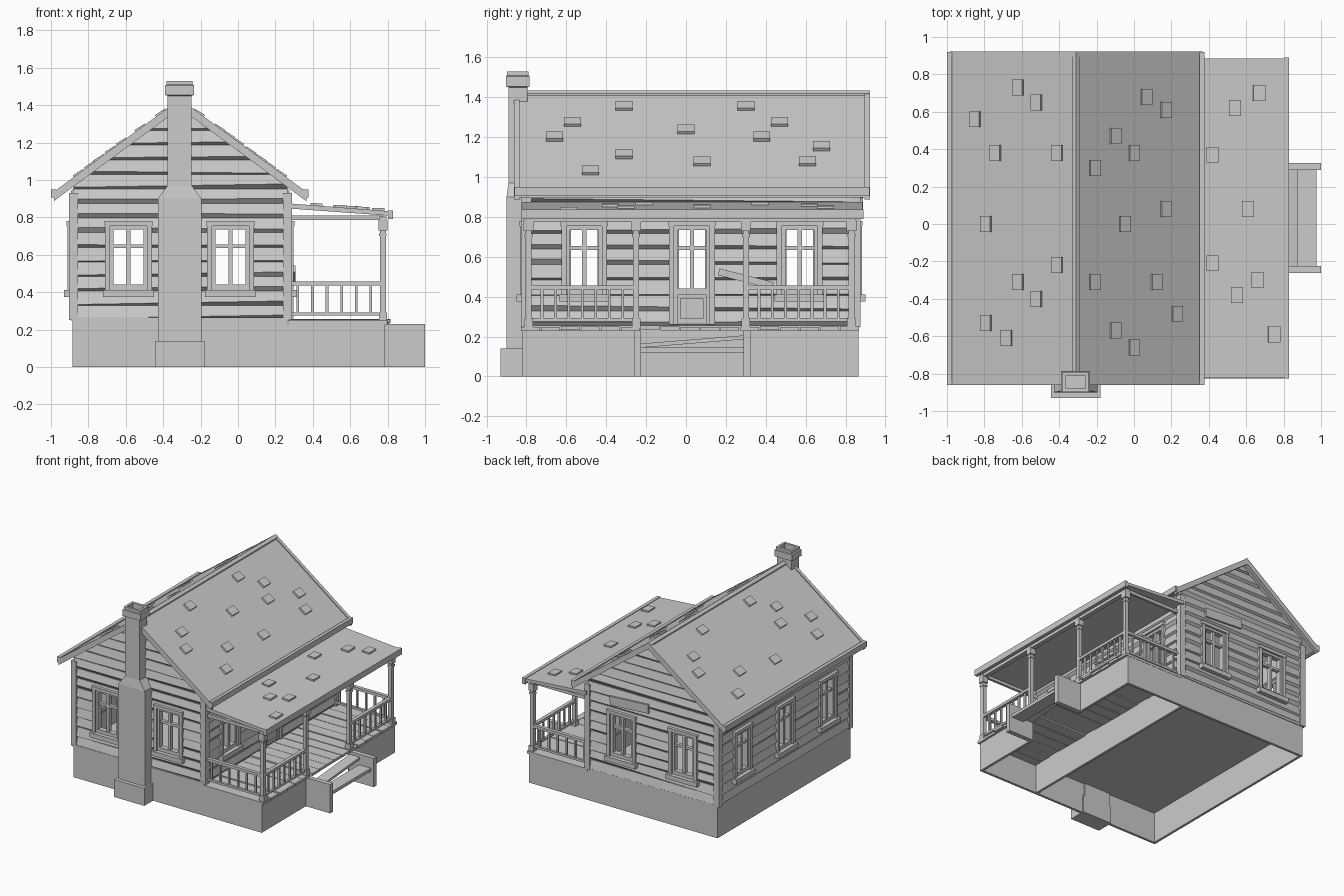
import bpy, bmesh, random
from mathutils import Vector, Matrix

if "Cube" in bpy.data.objects:
    bpy.data.objects.remove(bpy.data.objects["Cube"])

random.seed(4)
X0, X1, Y0, Y1 = -0.88, 0.265, -0.80, 0.85      # wall planes
RX, SL = -0.31, 0.735                          # ridge x, roof slope
ident = lambda u, d, z: (u, d, z)
front = lambda u, d, z: (u, Y0 - d, z)
back = lambda u, d, z: (u, Y1 + d, z)
left = lambda u, d, z: (X0 - d, u, z)
right = lambda u, d, z: (X1 + d, u, z)


def finish(name, bm):
    bmesh.ops.recalc_face_normals(bm, faces=bm.faces)
    me = bpy.data.meshes.new(name)
    bm.to_mesh(me)
    bm.free()
    ob = bpy.data.objects.new(name, me)
    bpy.context.collection.objects.link(ob)
    return ob


def loft(bm, rings):
    vs = [[bm.verts.new(p) for p in r] for r in rings]
    n = len(vs[0])
    for a, b in zip(vs, vs[1:]):
        for i in range(n):
            bm.faces.new((a[i], a[(i + 1) % n], b[(i + 1) % n], b[i]))
    bm.faces.new(vs[0])
    bm.faces.new(vs[-1])


def boxes(name, items, M=ident):
    """items: (u0, u1, d0, d1, z0, z1)"""
    bm = bmesh.new()
    for a, b, c, d, e, f in items:
        loft(bm, [[M(u, v, z) for u, v in ((a, c), (b, c), (b, d), (a, d))] for z in (e, f)])
    return finish(name, bm)


def prism(name, polys, spans):
    """xz polygons extruded along y"""
    bm = bmesh.new()
    for p in polys:
        for y0, y1 in spans:
            loft(bm, [[(x, y, z) for x, z in p] for y in (y0, y1)])
    return finish(name, bm)


def tilted(name, size, mats):
    bm = bmesh.new()
    for m in mats:
        bmesh.ops.create_cube(bm, size=1, matrix=m @ Matrix.Diagonal((*size, 1)))
    return finish(name, bm)


def rot(loc, angle, axis):
    return Matrix.Translation(loc) @ Matrix.Rotation(angle, 4, axis)


# clapboard wall: uneven sawtooth section, gable trimmed, openings cut
def wall(name, M, u0, u1, ztop, holes, gable=False):
    rows = round((ztop - 0.25) / 0.078)
    rings = []
    for u in (u0, u1):
        pts = [(-0.035, 0.25)]
        for i in range(rows):
            z, zn = (0.25 + (ztop - 0.25) * k / rows for k in (i, i + 1))
            pts += [(0.001, z), (0.022, z + random.uniform(0.003, 0.03)), (0.008, zn)]
        rings.append([M(u, d, z) for d, z in pts + [(-0.035, ztop)]])
    bm = bmesh.new()
    loft(bm, rings)
    if gable:
        for s in (-1, 1):
            bmesh.ops.bisect_plane(bm, geom=bm.verts[:] + bm.edges[:] + bm.faces[:], dist=1e-5,
                                   plane_co=(RX, 0, 1.40), plane_no=Vector((s * SL, 0, 1)).normalized(),
                                   clear_outer=True)
            bmesh.ops.holes_fill(bm, edges=[e for e in bm.edges if e.is_boundary], sides=0)
    ob = finish(name, bm)
    cut = boxes("cutter", [(a, b, -0.2, 0.2, c, d) for a, b, c, d in holes], M)
    cut.hide_render = True
    mod = ob.modifiers.new("openings", 'BOOLEAN')
    mod.operation, mod.solver, mod.object = 'DIFFERENCE', 'EXACT', cut
    me = bpy.data.meshes.new_from_object(ob.evaluated_get(bpy.context.evaluated_depsgraph_get()))
    ob.modifiers.clear()
    ob.data = me
    bpy.data.objects.remove(cut)


# casing, sash, muntins and sill
def window(name, M, c, w=0.125, z0=0.41, z1=0.78, sill=True):
    it = [(c - w, c - w + .026, -.03, .032, z0, z1), (c + w - .026, c + w, -.03, .032, z0, z1),
          (c - w - .004, c + w + .004, -.03, .036, z1 - .026, z1)]
    i = w - .026
    it += [(c - i, c - i + .018, -.025, .018, z0, z1 - .026), (c + i - .018, c + i, -.025, .018, z0, z1 - .026),
           (c - i, c + i, -.025, .018, z1 - .045, z1 - .026), (c - i, c + i, -.025, .018, .41, .44),
           (c - .011, c + .011, -.02, .012, .43, z1 - .03), (c - i, c + i, -.018, .01, .635, .655)]
    if sill:
        it.append((c - w - .012, c + w + .012, -.03, .05, .375, .412))
    else:
        it += [(c - i, c + i, -.025, .01, .26, .43), (c - i + .03, c + i - .03, 0, .018, .29, .39)]
    boxes(name, it, M)


ends, sides = (-0.585, -0.04), (-0.51, 0.03, 0.57)
hole = lambda c, w=.105: (c - w, c + w, .405, .765)
for nm, M in (("front", front), ("back", back)):
    wall(nm + "_gable_wall", M, X0, X1, 1.42, [hole(c) for c in ends], True)
    for c in ends:
        window(nm + "_window", M, c)
wall("left_wall", left, Y0, Y1, 0.95, [hole(c) for c in sides])
wall("right_wall", right, Y0, Y1, 0.95, [hole(-.51, .09), (-.07, .13, .262, .765), hole(.57, .09)])
for c in sides:
    window("left_window", left, c, .11)
    window("right_window" if c != .03 else "front_door", right, c, .115, .41 if c != .03 else .26, .78, c != .03)
boxes("corner_boards", [(x - .024, x + .024, y - .024, y + .024, .25, .93) for x in (X0, X1) for y in (Y0, Y1)])

# loose boards
tilted("loose_gable_board", (.34, .015, .07), [rot((-.115, Y1 + .03, .87), .06, 'Y')])
tilted("loose_wall_board", (.015, .28, .035), [rot((X1 + .035, .3, .49), -.25, 'X')])

# hollow foundation with floor
boxes("foundation", [(-.885, -.865, -.82, .865, 0, .26), (.245, .265, -.82, .865, 0, .26),
                     (-.885, .265, -.82, -.8, 0, .26), (-.885, .265, .845, .865, 0, .26)])
boxes("floor", [(-.89, .27, -.825, .87, .245, .265)])
boxes("porch_foundation", [(.265, .785, -.82, -.8, 0, .23), (.265, .785, .845, .865, 0, .23),
                           (.765, .785, -.82, -.24, 0, .23), (.765, .785, .3, .865, 0, .23)])

# porch deck planks
planks = []
for i in range(17):
    y, e = -.83 + .1 * i, random.uniform(-.006, .012)
    planks.append((.27, .805 + e, y + .003, y + .097, .23 + e / 2, .25 + e / 2))
boxes("porch_deck", planks)

# steps
boxes("step_sides", [(.775, 1.0, -.262, -.225, 0, .23), (.775, 1.0, .288, .325, 0, .23)])
boxes("steps", [(.87, .975, -.225, .288, .12, .145)])
tilted("broken_step", (.09, .52, .02), [rot((.83, .03, .175), .08, 'X')])

# porch posts, beam and railings
PY = (-.79, -.25, .3, .83)
PX = .775
posts = []
for y in PY:
    for r, z0, z1 in ((.015, .24, .79), (.022, .24, .29), (.02, .70, .715), (.024, .73, .785)):
        posts.append((PX - r, PX + r, y - r, y + r, z0, z1))
boxes("porch_posts", posts)
boxes("porch_beam", [(PX - .018, PX + .018, -.81, .85, .775, .805), (.28, PX, -.8, -.78, .785, .81),
                     (.28, PX, .82, .84, .785, .81)])
rails = []
for a, b in ((PY[0], PY[1]), (PY[2], PY[3])):
    rails += [(PX - .014, PX + .014, a, b, .435, .457), (PX - .01, PX + .01, a, b, .275, .292)]
    rails += [(PX - .007, PX + .007, y - .007, y + .007, .28, .44) for y in
              (a + (b - a) * k / 8 for k in range(1, 8))]
for y in (PY[0], PY[3]):
    rails += [(.28, PX, y - .014, y + .014, .435, .457), (.28, PX, y - .01, y + .01, .275, .292)]
    rails += [(x - .007, x + .007, y - .007, y + .007, .28, .44) for x in (.32 + .078 * k for k in range(6))]
boxes("porch_railings", rails)

# main roof, barge boards, eave trim, ridge
zr = lambda x: 1.425 - SL * abs(x - RX)
def chevron(half, top, bot):
    xs = (RX - half, RX, RX + half)
    return [(x, zr(x) + top) for x in xs] + [(x, zr(x) - bot) for x in xs[::-1]]
prism("main_roof", [chevron(.675, 0, .032)], [(-.85, .905)])
prism("barge_boards", [chevron(.675, .008, .042)], [(-.862, -.835), (.895, .922)])
boxes("eave_trim", [(-1.0, -.972, -.86, .92, .905, .95), (.35, .376, -.86, .92, .905, .95)])
prism("ridge_cap", [chevron(.022, .01, .005)], [(-.86, .92)])

# porch roof
prism("porch_roof", [[(.265, .875), (.82, .832), (.82, .808), (.265, .848)]], [(-.82, .885)])
boxes("porch_roof_trim", [(.803, .83, -.825, .89, .79, .838)])

# raised shingles
right_tabs = [(.065, .68), (.17, .61), (-.1, .47), (0, .38), (-.21, .3), (.17, .08), (-.05, 0), (-.21, -.31),
              (.12, -.31), (.23, -.48), (-.1, -.57), (0, -.66)]
left_tabs = [(-.62, .73), (-.52, .65), (-.85, .56), (-.74, .38), (-.41, .38), (-.79, 0), (-.41, -.22),
             (-.62, -.31), (-.52, -.4), (-.79, -.53), (-.68, -.61)]
porch_tabs = [(.67, .7), (.54, .62), (.42, .37), (.61, .08), (.42, -.21), (.66, -.3), (.55, -.38), (.75, -.59)]
tilted("roof_shingles", (.065, .085, .022),
       [rot((x, y, zr(x) + .004), .57 if x > RX else -.57, 'Y') for x, y in right_tabs + left_tabs])
tilted("porch_shingles", (.065, .085, .02),
       [rot((x, y, .896 - .0775 * x + .002), .03, 'Y') for x, y in porch_tabs])

# chimney: stepped shaft with hollow cap
bm = bmesh.new()
CX = -.312
def ring(z, hw, ya, yb):
    return [(CX + sx * hw, y, z) for sx, y in ((-1, ya), (1, ya), (1, yb), (-1, yb))]
loft(bm, [ring(*r) for r in ((0, .133, -.93, -.79), (.14, .133, -.93, -.79), (.14, .117, -.9, -.79),
                             (.9, .117, -.9, -.79), (.97, .064, -.89, -.79), (1.45, .064, -.89, -.795),
                             (1.455, .078, -.902, -.785), (1.505, .078, -.902, -.785), (1.51, .07, -.897, -.79),
                             (1.53, .07, -.897, -.79), (1.53, .052, -.88, -.81), (1.47, .052, -.88, -.81))])
finish("chimney", bm)
